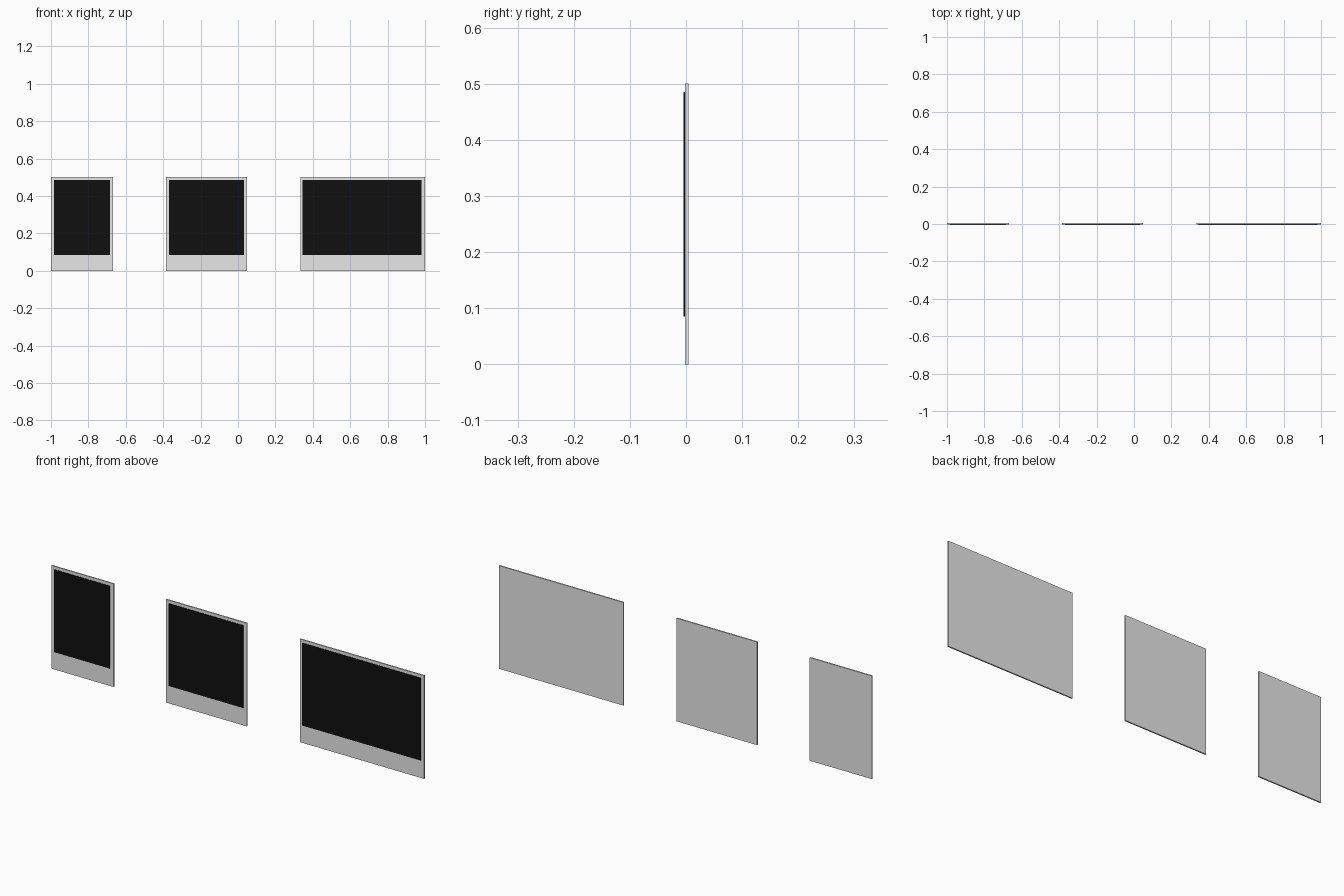
import bpy

if "Cube" in bpy.data.objects:
    bpy.data.objects.remove(bpy.data.objects["Cube"])


def make_material(name, value):
    mat = bpy.data.materials.new(name)
    mat.diffuse_color = (value, value, value, 1.0)
    mat.use_nodes = True
    mat.node_tree.nodes["Principled BSDF"].inputs["Base Color"].default_value = mat.diffuse_color
    return mat


def slab(name, x, y, z, mat):
    """Box from (min, max) ranges on each axis."""
    bpy.ops.mesh.primitive_cube_add(size=1, location=[sum(r) / 2 for r in (x, y, z)])
    ob = bpy.context.object
    ob.name = name
    ob.scale = [r[1] - r[0] for r in (x, y, z)]
    bpy.ops.object.transform_apply(location=False, rotation=False, scale=True)
    ob.data.materials.append(mat)


paper = make_material("pale paper", 0.8)
black = make_material("black film", 0.005)

# size label, card x range, picture x range
prints = [
    ("narrow", (-1.0, -0.667), (-0.985, -0.685)),
    ("square", (-0.384, 0.049), (-0.37, 0.031)),
    ("wide", (0.333, 1.0), (0.346, 0.982)),
]

for label, card_x, picture_x in prints:
    # Paper card with a wide lower border
    slab(label + "_card", card_x, (-0.002, 0.0045), (0.0, 0.5), paper)
    # Dark picture plate on the front
    slab(label + "_picture", picture_x, (-0.0045, -0.002), (0.085, 0.485), black)
